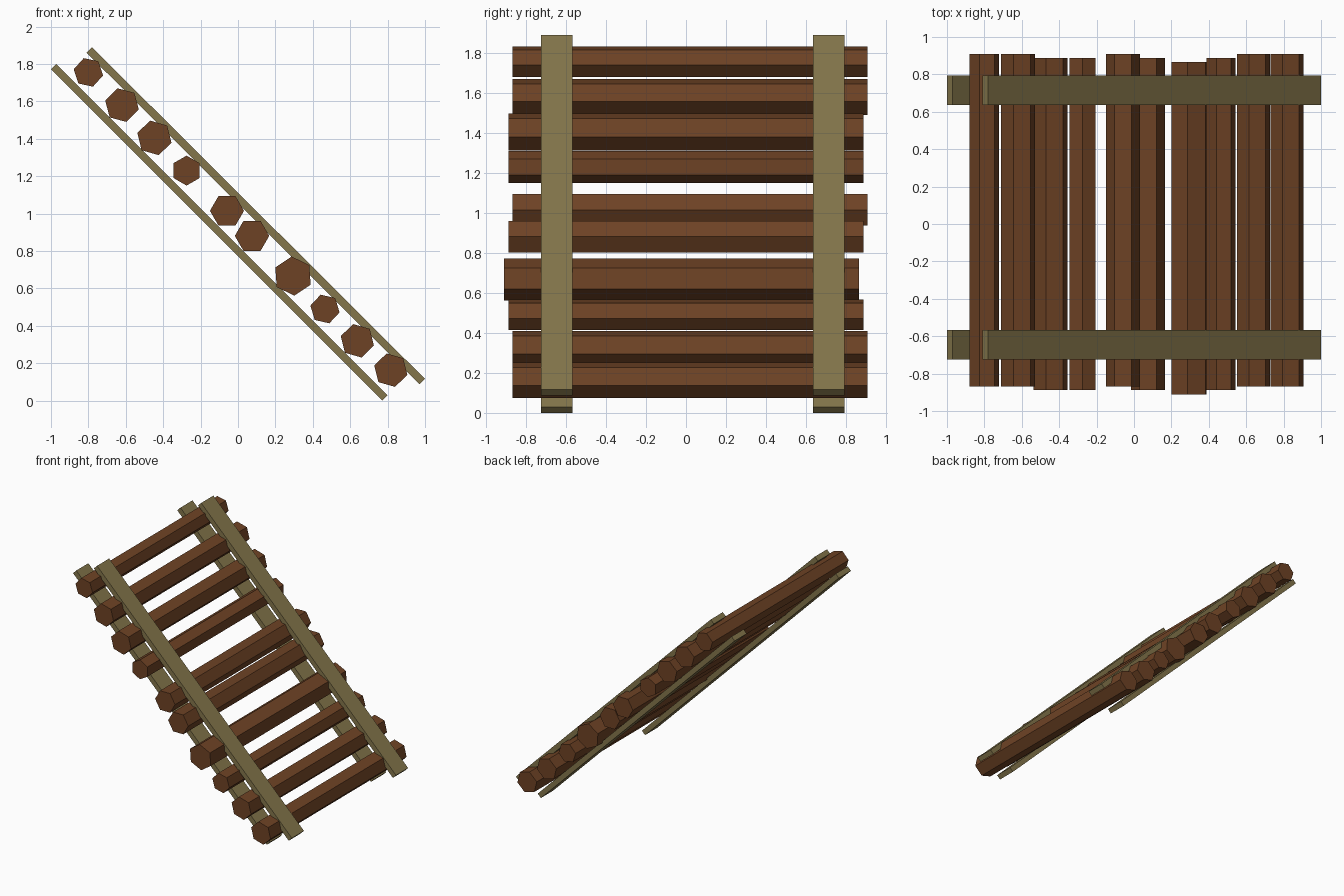
import bpy, bmesh
from math import cos, sin, radians, pi
from mathutils import Vector

if "Cube" in bpy.data.objects:
    bpy.data.objects.remove(bpy.data.objects["Cube"])


def material(name, color):
    m = bpy.data.materials.new(name)
    m.diffuse_color = color
    m.use_nodes = True
    m.node_tree.nodes["Principled BSDF"].inputs["Base Color"].default_value = m.diffuse_color
    return m


rail_wood = material("pale_wood", (0.23, 0.18, 0.07, 1))
rung_wood = material("dark_wood", (0.155, 0.055, 0.018, 1))


def prism(name, profile, y0, y1, mat):
    """Extrude a closed xz profile from y0 to y1."""
    bm = bmesh.new()
    face = bm.faces.new([bm.verts.new((x, y0, z)) for x, z in profile])
    ext = bmesh.ops.extrude_face_region(bm, geom=[face])
    verts = [v for v in ext["geom"] if isinstance(v, bmesh.types.BMVert)]
    bmesh.ops.translate(bm, verts=verts, vec=(0, y1 - y0, 0))
    bmesh.ops.recalc_face_normals(bm, faces=bm.faces)
    mesh = bpy.data.meshes.new(name)
    bm.to_mesh(mesh)
    bm.free()
    mesh.materials.append(mat)
    ob = bpy.data.objects.new(name, mesh)
    bpy.context.collection.objects.link(ob)


# Side rails: a lower and an upper plank on each side, sloping at 45 degrees
half = 0.0145
for side, y0, y1 in (("front", -0.725, -0.567), ("back", 0.635, 0.793)):
    for level, a, b in (("lower", (-0.9855, 1.7855), (0.7855, 0.0145)),
                        ("upper", (-0.7955, 1.8755), (0.9855, 0.1015))):
        a, b = Vector(a), Vector(b)
        n = Vector((half, half))
        prism(f"{side}_{level}_rail", [a - n, b - n, b + n, a + n], y0, y1, rail_wood)

# Rungs: x, z, radius, roll in degrees, shift along y
rungs = [
    (-0.800, 1.755, 0.080, 48, 0.02),
    (-0.620, 1.580, 0.093, 45, 0.02),
    (-0.447, 1.405, 0.095, 44, 0),
    (-0.275, 1.230, 0.080, 30, 0),
    (-0.059, 1.015, 0.091, 0, 0.02),
    (0.075, 0.881, 0.092, 0, 0),
    (0.294, 0.666, 0.105, 34, -0.023),
    (0.465, 0.490, 0.080, 47, 0),
    (0.638, 0.320, 0.092, 44, 0.02),
    (0.817, 0.163, 0.092, 44, 0.02),
]
for i, (x, z, r, roll, shift) in enumerate(rungs, 1):
    angles = [radians(roll) + k * pi / 3 for k in range(6)]
    hexagon = [(x + r * cos(t), z + r * sin(t)) for t in angles]
    prism(f"rung_{i:02d}", hexagon, shift - 0.888, shift + 0.888, rung_wood)
